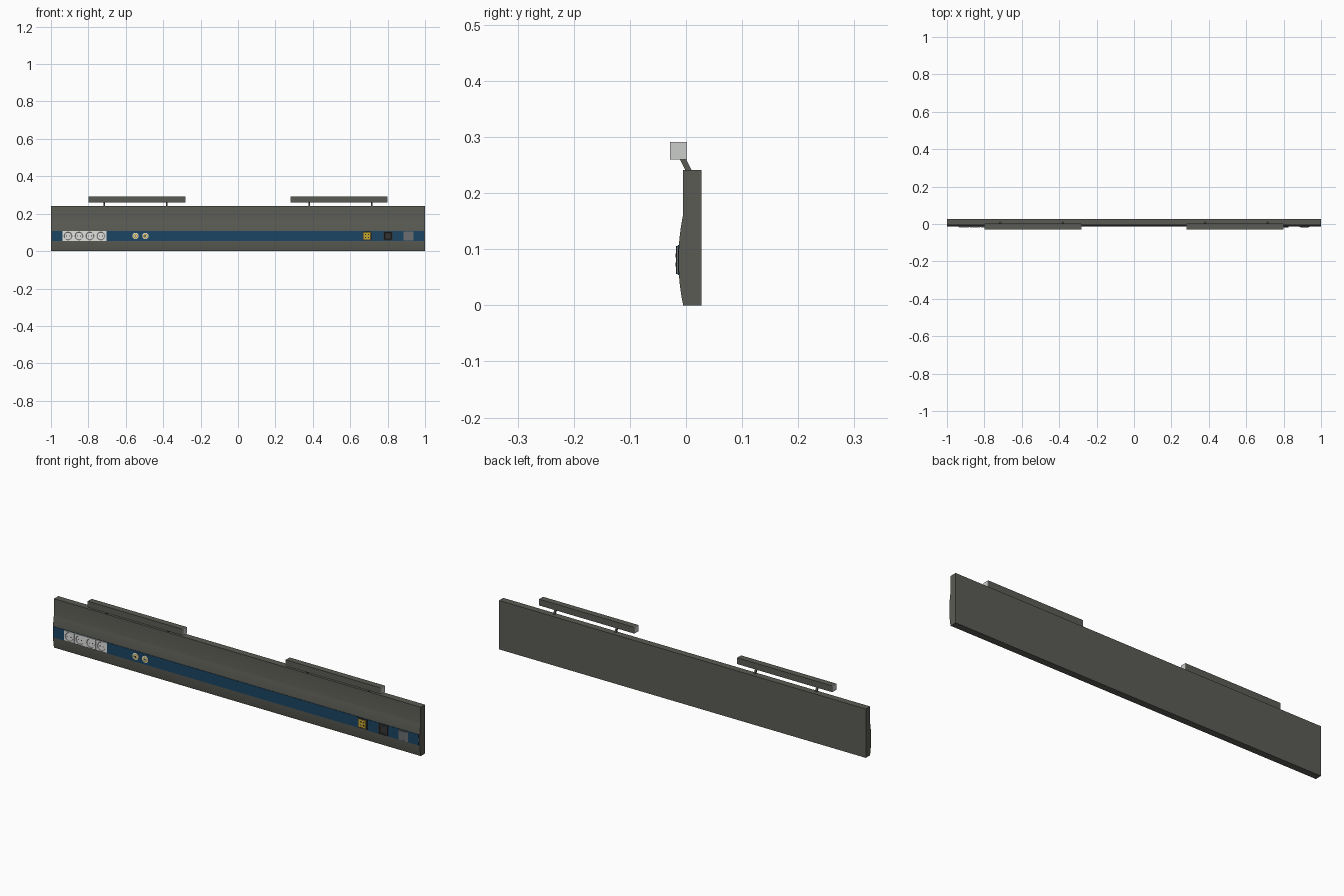
import bpy, bmesh, math

if "Cube" in bpy.data.objects:
    bpy.data.objects.remove(bpy.data.objects["Cube"])


def material(name, rgb):
    m = bpy.data.materials.new(name)
    m.diffuse_color = (*rgb, 1)
    m.use_nodes = True
    m.node_tree.nodes["Principled BSDF"].inputs["Base Color"].default_value = m.diffuse_color
    return m


GREY = material("warm grey", (0.105, 0.105, 0.09))
BLUE = material("deep blue", (0.012, 0.06, 0.125))
WHITE = material("socket white", (0.75, 0.75, 0.74))
CAP = material("light grey cap", (0.6, 0.61, 0.59))
YELLOW = material("yellow", (0.55, 0.38, 0.03))
DARK = material("dark grey", (0.035, 0.035, 0.035))
MID = material("switch grey", (0.15, 0.155, 0.16))


def finish(bm, name, mats, smooth=False):
    bmesh.ops.recalc_face_normals(bm, faces=bm.faces)
    me = bpy.data.meshes.new(name)
    bm.to_mesh(me)
    bm.free()
    for m in mats:
        me.materials.append(m)
    ob = bpy.data.objects.new(name, me)
    bpy.context.collection.objects.link(ob)
    if smooth:
        bpy.ops.object.select_all(action='DESELECT')
        bpy.context.view_layer.objects.active = ob
        ob.select_set(True)
        bpy.ops.object.shade_smooth_by_angle(angle=math.radians(25))
    return ob


def extrude(name, profile, x0, x1, mat, smooth=False):
    """Extrude a (y, z) outline along x."""
    bm = bmesh.new()
    a = [bm.verts.new((x0, y, z)) for y, z in profile]
    b = [bm.verts.new((x1, y, z)) for y, z in profile]
    bm.faces.new(a)
    bm.faces.new(b)
    n = len(a)
    for i in range(n):
        j = (i + 1) % n
        bm.faces.new((a[i], a[j], b[j], b[i]))
    return finish(bm, name, [mat], smooth)


def box(name, x0, x1, y0, y1, z0, z1, mat):
    return extrude(name, [(y0, z0), (y1, z0), (y1, z1), (y0, z1)], x0, x1, mat)


def fitting(name, cx, cz, loops, mats, n=32):
    """Stack of loops facing -y: (shape, half width, half height, y, material slot of the band that follows)."""
    bm = bmesh.new()
    rings = []
    for shape, w, h, y, _ in loops:
        ring = []
        for i in range(n):
            t = 2 * math.pi * i / n
            c, s = math.cos(t), math.sin(t)
            k = 1 / max(abs(c), abs(s)) if shape == 'rect' else 1
            ring.append(bm.verts.new((cx + w * c * k, y, cz + h * s * k)))
        rings.append(ring)
    bm.faces.new(rings[0])
    for a, b, lp in zip(rings, rings[1:], loops):
        for i in range(n):
            j = (i + 1) % n
            bm.faces.new((a[i], a[j], b[j], b[i])).material_index = lp[4]
    bm.faces.new(rings[-1]).material_index = loops[-1][4]
    return finish(bm, name, mats, True)


# Wall panel with a bulged lower front
ZC = 0.081
front = [(-0.005 - 0.0085 * (1 - ((z - ZC) / ZC) ** 2), z)
         for z in [0.162 * i / 20 for i in range(21)]]
outline = front + [(-0.005, 0.241), (0.028, 0.241), (0.028, 0)]
extrude("panel_body", outline, -0.994, 0.994, GREY, True)
for side, x in (("left", -1), ("right", 0.994)):
    extrude("end_cap_" + side, outline, x, x + 0.006, GREY, True)

# Blue service strip
box("service_strip", -0.995, 0.995, -0.0145, -0.01, 0.054, 0.108, BLUE)

# Equipment rails with light end caps and slanted brackets
for side, s in (("left", -1), ("right", 1)):
    xc = s * 0.54
    box("rail_" + side, xc - 0.257, xc + 0.257, -0.0285, 0.002, 0.26, 0.291, GREY)
    for e in (-1, 1):
        xe = xc + e * 0.2585
        box(f"rail_end_{side}", xe - 0.0015, xe + 0.0015, -0.0285, 0.002, 0.26, 0.291, CAP)
        xb = s * 0.547 + e * 0.167
        extrude(f"rail_bracket_{side}", [(-0.013, 0.265), (-0.002, 0.265), (0.013, 0.235), (0.002, 0.235)],
                xb - 0.004, xb + 0.004, GREY)

# Four mains sockets on a white plate
box("socket_plate", -0.938, -0.704, -0.0155, -0.012, 0.055, 0.107, WHITE)
for i in range(4):
    x = -0.938 + 0.234 * (i + 0.5) / 4
    fitting("mains_socket", x, ZC, [
        ('rect', 0.0275, 0.025, -0.015, 0), ('rect', 0.0275, 0.025, -0.018, 0),
        ('round', 0.021, 0.021, -0.018, 0), ('round', 0.0195, 0.0195, -0.0158, 0)], [WHITE])
    for e in (-1, 1):
        fitting("socket_pin_hole", x + e * 0.0085, ZC, [
            ('round', 0.0025, 0.0025, -0.0155, 0), ('round', 0.0025, 0.0025, -0.0161, 0)], [DARK], 8)

# Two round gas outlets
for x in (-0.548, -0.495):
    fitting("gas_outlet", x, ZC, [
        ('round', 0.017, 0.017, -0.014, 0), ('round', 0.017, 0.017, -0.0165, 0),
        ('round', 0.0125, 0.0125, -0.0175, 1), ('round', 0.0075, 0.0075, -0.0175, 0),
        ('round', 0.004, 0.004, -0.0175, 2), ('round', 0.0035, 0.0035, -0.016, 2)], [WHITE, YELLOW, DARK])

# Yellow terminal with four contacts
fitting("yellow_terminal", 0.69, ZC, [
    ('rect', 0.025, 0.025, -0.014, 0), ('rect', 0.025, 0.025, -0.017, 0),
    ('rect', 0.02, 0.02, -0.017, 1), ('rect', 0.019, 0.019, -0.018, 1)], [DARK, YELLOW])
for dx in (-0.008, 0.008):
    for dz in (-0.008, 0.008):
        fitting("terminal_contact", 0.69 + dx, ZC + dz, [
            ('round', 0.0035, 0.0035, -0.0175, 0), ('round', 0.0035, 0.0035, -0.0184, 0)], [DARK], 8)

# Dark data outlet with an inner frame
fitting("data_outlet", 0.802, ZC, [
    ('rect', 0.025, 0.025, -0.014, 0), ('rect', 0.025, 0.025, -0.018, 0),
    ('rect', 0.018, 0.018, -0.018, 0), ('rect', 0.017, 0.017, -0.0165, 0)], [DARK])

# Grey switch with a shallow raised rocker
fitting("switch", 0.912, ZC, [
    ('rect', 0.026, 0.025, -0.014, 0), ('rect', 0.026, 0.025, -0.0165, 0),
    ('rect', 0.022, 0.022, -0.0165, 0), ('rect', 0.021, 0.021, -0.018, 0)], [MID])
